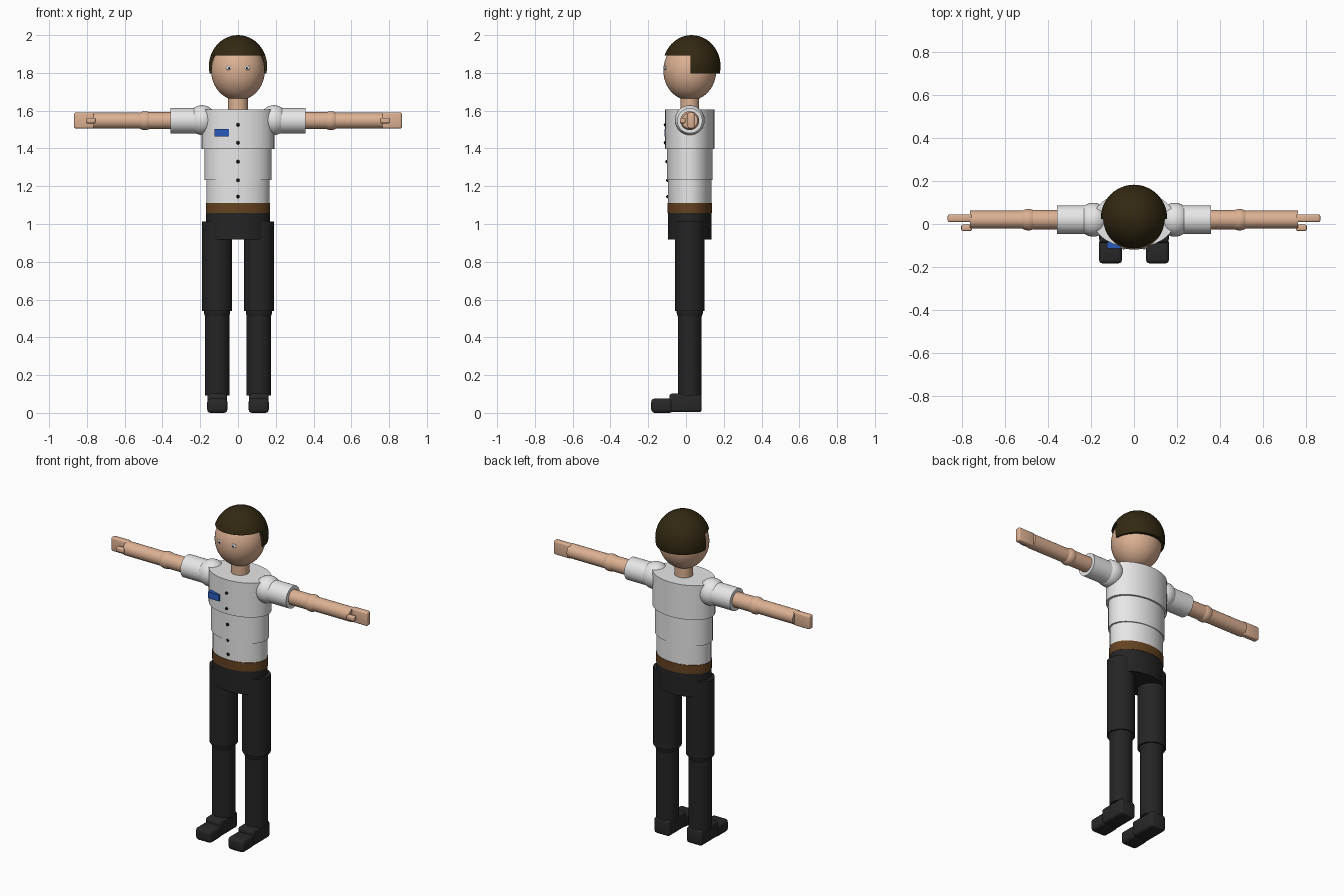
import bpy, bmesh, math
from mathutils import Matrix, Vector

if "Cube" in bpy.data.objects:
    bpy.data.objects.remove(bpy.data.objects["Cube"])


def colour(name, r, g, b):
    m = bpy.data.materials.new(name)
    m.diffuse_color = (r, g, b, 1)
    m.use_nodes = True
    m.node_tree.nodes["Principled BSDF"].inputs["Base Color"].default_value = m.diffuse_color
    return m


SKIN = colour("skin", 0.72, 0.44, 0.29)
HAIR = colour("dark_brown_hair", 0.032, 0.021, 0.006)
SHIRT = colour("white_shirt", 0.80, 0.80, 0.80)
BELT = colour("brown_leather", 0.13, 0.055, 0.015)
TROUSERS = colour("black_trousers", 0.018, 0.018, 0.018)
SHOE = colour("black_shoe", 0.021, 0.021, 0.021)
BLUE = colour("blue_badge", 0.02, 0.10, 0.50)
BLACK = colour("black", 0.005, 0.005, 0.005)
WHITE = colour("eye_white", 0.85, 0.88, 0.90)

CY = 0.02  # depth of the body axis


def finish(bm, name, mat, smooth=True):
    bmesh.ops.recalc_face_normals(bm, faces=bm.faces)
    me = bpy.data.meshes.new(name)
    bm.to_mesh(me)
    bm.free()
    ob = bpy.data.objects.new(name, me)
    bpy.context.collection.objects.link(ob)
    me.materials.append(mat)
    if smooth:
        bpy.ops.object.select_all(action='DESELECT')
        ob.select_set(True)
        bpy.context.view_layer.objects.active = ob
        bpy.ops.object.shade_smooth_by_angle(angle=math.radians(40))
    return ob


def column(name, x, y, z0, z1, rx, ry, mat, seg=32):
    """Upright elliptical cylinder."""
    bm = bmesh.new()
    m = Matrix.Translation((x, y, (z0 + z1) / 2)) @ Matrix.Diagonal((rx, ry, z1 - z0, 1))
    bmesh.ops.create_cone(bm, cap_ends=True, segments=seg, radius1=1, radius2=1, depth=1, matrix=m)
    return finish(bm, name, mat)


def limb(name, x0, x1, z, r, mat):
    """Round cylinder lying along x."""
    bm = bmesh.new()
    m = Matrix.Translation(((x0 + x1) / 2, CY, z)) @ Matrix.Rotation(math.pi / 2, 4, 'Y')
    bmesh.ops.create_cone(bm, cap_ends=True, segments=32, radius1=r, radius2=r,
                          depth=abs(x1 - x0), matrix=m)
    return finish(bm, name, mat)


def ball(name, c, r, mat, cuts=(), seg=32):
    """Ellipsoid; each cut keeps the side its normal points away from."""
    bm = bmesh.new()
    m = Matrix.Translation(c) @ Matrix.Diagonal((*r, 1))
    bmesh.ops.create_uvsphere(bm, u_segments=seg, v_segments=seg // 2, radius=1, matrix=m)
    for co, no in cuts:
        geom = bm.verts[:] + bm.edges[:] + bm.faces[:]
        res = bmesh.ops.bisect_plane(bm, geom=geom, plane_co=co, plane_no=no, clear_outer=True)
        edges = [e for e in res['geom_cut'] if isinstance(e, bmesh.types.BMEdge)]
        bmesh.ops.contextual_create(bm, geom=edges)
    return finish(bm, name, mat)


def box(name, lo, hi, mat, bevel=0.0):
    """Box between two corners with rounded edges."""
    lo, hi = Vector(lo), Vector(hi)
    bm = bmesh.new()
    m = Matrix.Translation((lo + hi) / 2) @ Matrix.Diagonal((*[abs(d) for d in hi - lo], 1))
    bmesh.ops.create_cube(bm, size=1, matrix=m)
    if bevel:
        bmesh.ops.bevel(bm, geom=bm.edges[:], offset=bevel, segments=3, profile=0.5, affect='EDGES')
    return finish(bm, name, mat)


# Head and neck
ball("head", (0, CY, 1.812), (0.142, 0.14, 0.158), SKIN, seg=48)
column("neck", 0, CY, 1.59, 1.69, 0.052, 0.05, SKIN)

# Hair: a cap on top and a longer piece behind
hair_c, hair_r = (0, 0.03, 1.835), (0.154, 0.153, 0.165)
ball("hair_cap", hair_c, hair_r, HAIR, [((0, 0, 1.892), (0, 0, -1))], seg=48)
ball("hair_back", hair_c, hair_r, HAIR,
     [((0, 0, 1.797), (0, 0, -1)), ((0, 0.024, 0), (0, -1, 0)), ((0, 0, 1.892), (0, 0, 1))], seg=48)

# Torso stack
column("chest", 0, CY, 1.397, 1.607, 0.192, 0.13, SHIRT, 48)
column("midriff", 0, CY, 1.232, 1.397, 0.177, 0.12, SHIRT, 48)
column("waist", 0, CY, 1.11, 1.232, 0.167, 0.115, SHIRT, 48)
column("belt", 0, CY, 1.058, 1.112, 0.17, 0.118, BELT, 48)
column("pelvis", 0, CY, 0.918, 1.058, 0.169, 0.116, TROUSERS, 48)

# Buttons and chest badge
for z, y in ((1.525, -0.109), (1.43, -0.109), (1.33, -0.101), (1.232, -0.097), (1.145, -0.096)):
    ball("button", (0, y, z), (0.009, 0.009, 0.009), BLACK, seg=16)
box("badge", (-0.125, -0.113, 1.462), (-0.048, -0.085, 1.502), BLUE)

# Paired parts
for s, side in ((-1, "right"), (1, "left")):
    # Eye
    ball(side + "_eye", (s * 0.047, -0.109, 1.826), (0.017, 0.007, 0.012), WHITE, seg=16)
    ball(side + "_pupil", (s * 0.047, -0.115, 1.826), (0.005, 0.004, 0.005), BLACK, seg=12)

    # Arm
    ball(side + "_shoulder", (s * 0.19, CY, 1.55), (0.075, 0.079, 0.079), SHIRT)
    limb(side + "_sleeve", s * 0.17, s * 0.358, 1.547, 0.067, SHIRT)
    limb(side + "_upper_arm", s * 0.33, s * 0.49, 1.547, 0.045, SKIN)
    ball(side + "_elbow", (s * 0.492, CY, 1.547), (0.05, 0.05, 0.05), SKIN)
    limb(side + "_forearm", s * 0.49, s * 0.765, 1.547, 0.042, SKIN)
    box(side + "_hand", (s * 0.755, 0.009, 1.506), (s * 0.868, 0.045, 1.59), SKIN, 0.009)
    box(side + "_thumb", (s * 0.755, -0.032, 1.533), (s * 0.805, -0.003, 1.562), SKIN, 0.007)

    # Leg
    column(side + "_thigh", s * 0.111, CY, 0.54, 1.013, 0.08, 0.078, TROUSERS)
    ball(side + "_knee", (s * 0.111, CY, 0.54), (0.07, 0.07, 0.07), TROUSERS)
    column(side + "_shin", s * 0.111, CY, 0.093, 0.54, 0.065, 0.063, TROUSERS)

    # Shoe
    box(side + "_heel", (s * 0.058, -0.088, 0.004), (s * 0.162, 0.083, 0.102), SHOE, 0.015)
    box(side + "_toe", (s * 0.056, -0.184, 0.0), (s * 0.163, -0.07, 0.076), SHOE, 0.018)
